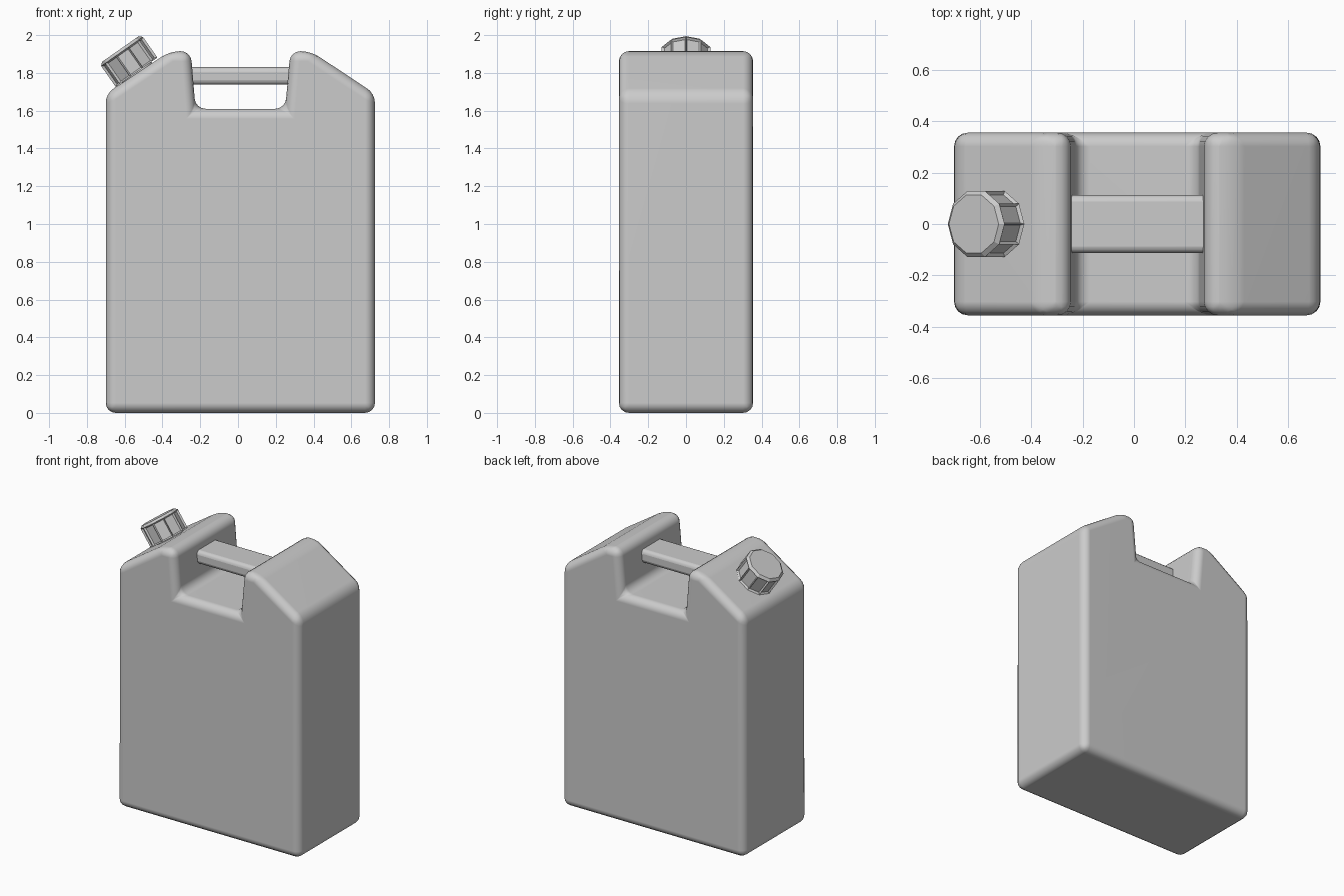
import bpy, bmesh, math
from mathutils import Vector, Matrix

if "Cube" in bpy.data.objects:
    bpy.data.objects.remove(bpy.data.objects["Cube"])


def finish(bm, name, angle=40):
    bmesh.ops.recalc_face_normals(bm, faces=bm.faces)
    me = bpy.data.meshes.new(name)
    bm.to_mesh(me)
    bm.free()
    ob = bpy.data.objects.new(name, me)
    bpy.context.collection.objects.link(ob)
    bpy.ops.object.select_all(action='DESELECT')
    bpy.context.view_layer.objects.active = ob
    ob.select_set(True)
    bpy.ops.object.shade_smooth_by_angle(angle=math.radians(angle))
    return ob


def extrude_profile(points, axis):
    """Prism from a closed profile, extruded along axis."""
    bm = bmesh.new()
    face = bm.faces.new([bm.verts.new(p) for p in points])
    res = bmesh.ops.extrude_face_region(bm, geom=[face])
    verts = [v for v in res['geom'] if isinstance(v, bmesh.types.BMVert)]
    bmesh.ops.translate(bm, verts=verts, vec=axis)
    return bm


def round_edges(ob, width, segments):
    mod = ob.modifiers.new("rounding", 'BEVEL')
    mod.width = width
    mod.segments = segments
    mod.limit_method = 'ANGLE'
    mod.angle_limit = math.radians(20)
    wn = ob.modifiers.new("normals", 'WEIGHTED_NORMAL')
    wn.keep_sharp = True


# Body: side silhouette with two shoulders and a handle notch
profile = [(-0.70, 0), (0.725, 0), (0.725, 1.69), (0.385, 1.915), (0.277, 1.915),
           (0.25, 1.61), (-0.225, 1.61), (-0.25, 1.915), (-0.36, 1.915), (-0.70, 1.69)]
body = finish(extrude_profile([(x, -0.355, z) for x, z in profile],
                              (0, 0.71, 0)), "container_body", 180)
round_edges(body, 0.053, 4)

# Handle bar bridging the notch
section = [(-0.112, 1.738), (0.112, 1.738), (0.112, 1.83), (-0.112, 1.83)]
handle = finish(extrude_profile([(-0.28, y, z) for y, z in section],
                                (0.59, 0, 0)), "handle_bar")
round_edges(handle, 0.025, 3)

# Tilted frame shared by the spout and cap
tilt = Matrix.Translation((-0.58, 0, 1.865)) @ Matrix.Rotation(math.radians(-35), 4, 'Y')


def cylinder(radius, low, high, sides, name=None):
    bm = bmesh.new()
    bmesh.ops.create_cone(bm, cap_ends=True, segments=sides, radius1=radius,
                          radius2=radius, depth=high - low,
                          matrix=Matrix.Translation((0, 0, (low + high) / 2)))
    if name:
        bm.transform(tilt)
        return finish(bm, name)
    return bm


cylinder(0.095, -0.16, -0.05, 20, "spout_neck")
cylinder(0.112, -0.106, -0.09, 20, "neck_ring")

# Ten-sided cap with recessed grip panels and a chamfered top
bm = cylinder(0.135, -0.075, 0.075, 10)
bm.verts.ensure_lookup_table()
first = max(bm.verts, key=lambda v: v.co.x)
bm.transform(Matrix.Rotation(-math.atan2(first.co.y, first.co.x), 4, 'Z'))
bm.normal_update()
rim = [e for e in bm.edges if all(v.co.z > 0.07 for v in e.verts)]
bmesh.ops.bevel(bm, geom=rim, offset=0.016, segments=1, affect='EDGES', profile=0.5)
bm.normal_update()
sides = [f for f in bm.faces if abs(f.normal.z) < 0.1]
bmesh.ops.inset_individual(bm, faces=sides, thickness=0.012, depth=0)
bm.normal_update()
for f in sides:
    bmesh.ops.translate(bm, verts=f.verts, vec=-f.normal * 0.012)
bm.transform(tilt)
finish(bm, "screw_cap", 20)
